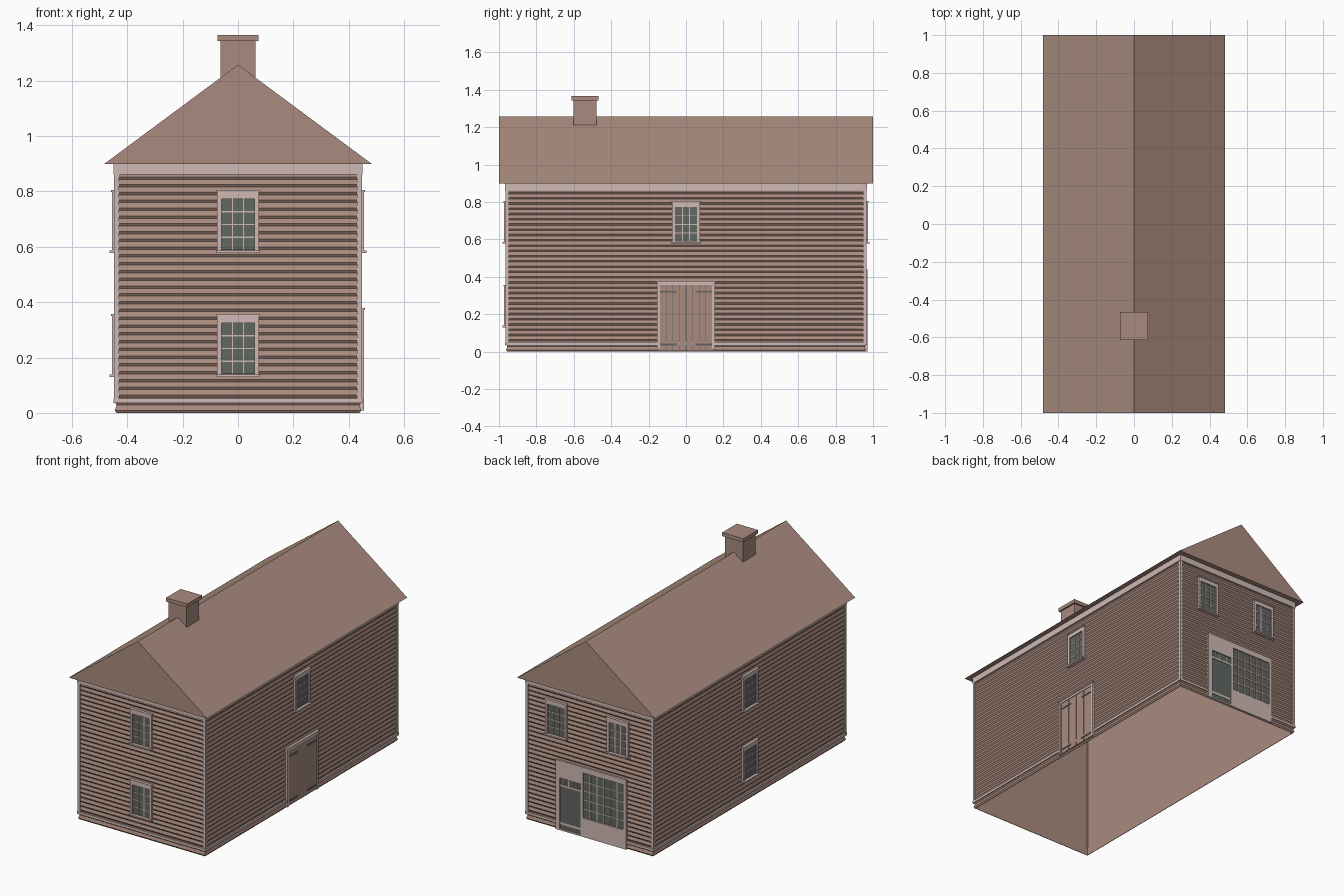
import bpy, bmesh
from mathutils import Vector

cube = bpy.data.objects.get("Cube")
if cube:
    bpy.data.objects.remove(cube, do_unlink=True)

HX, HY = 0.445, 0.962      # half sizes of the boarded walls
EAVE, RIDGE = 0.90, 1.258


def material(name, rgb):
    m = bpy.data.materials.new(name)
    m.use_nodes = True
    col = (*rgb, 1.0)
    m.diffuse_color = col
    m.node_tree.nodes["Principled BSDF"].inputs["Base Color"].default_value = col
    return m


BROWN = material("brown_wood", (0.40, 0.26, 0.21))
TRIM = material("pale_trim", (0.62, 0.49, 0.46))
GLASS = material("dark_glass", (0.12, 0.135, 0.12))
IRON = material("dark_iron", (0.12, 0.13, 0.12))


def finish(name, bm, mat):
    bmesh.ops.recalc_face_normals(bm, faces=bm.faces)
    me = bpy.data.meshes.new(name)
    bm.to_mesh(me)
    bm.free()
    me.materials.append(mat)
    ob = bpy.data.objects.new(name, me)
    bpy.context.scene.collection.objects.link(ob)
    return ob


# Each side of the house: origin on the wall, direction along it, outward direction
SIDES = {
    "front": (Vector((0, -HY, 0)), Vector((1, 0, 0)), Vector((0, -1, 0))),
    "left": (Vector((HX, 0, 0)), Vector((0, 1, 0)), Vector((1, 0, 0))),
    "back": (Vector((0, HY, 0)), Vector((-1, 0, 0)), Vector((0, 1, 0))),
    "right": (Vector((-HX, 0, 0)), Vector((0, -1, 0)), Vector((-1, 0, 0))),
}
WORLD = (Vector(), Vector((1, 0, 0)), Vector((0, 1, 0)))


def boxes(name, mat, side, blocks):
    """Blocks are (along0, along1, out0, out1, z0, z1) relative to a side."""
    o, u, n = SIDES.get(side, WORLD)
    bm = bmesh.new()
    for a0, a1, n0, n1, z0, z1 in blocks:
        for v in bmesh.ops.create_cube(bm, size=1)["verts"]:
            c = v.co.copy()
            v.co = (o + u * (a0 if c.x < 0 else a1) + n * (n0 if c.y < 0 else n1)
                    + Vector((0, 0, z0 if c.z < 0 else z1)))
    return finish(name, bm, mat)


def loft(name, mat, profile, closed=False):
    """Sweep a profile of (offset, z) points around the rectangular walls."""
    bm = bmesh.new()
    rings = [[bm.verts.new((sx * (HX + d), sy * (HY + d), z))
              for sx, sy in ((-1, -1), (1, -1), (1, 1), (-1, 1))] for d, z in profile]
    pairs = list(zip(rings, rings[1:]))
    if closed:
        pairs.append((rings[-1], rings[0]))
    for a, b in pairs:
        for i in range(4):
            j = (i + 1) % 4
            bm.faces.new((a[i], a[j], b[j], b[i]))
    return finish(name, bm, mat)


# Clapboard walls: hollow, smooth inside, open underneath
BOARDS = 32
pitch = EAVE / BOARDS
wall = [(-0.009, EAVE), (-0.009, 0)]
for i in range(BOARDS):
    wall += [(-0.006, i * pitch), (0, i * pitch + 0.009)]
wall.append((-0.006, EAVE))
loft("clapboard_walls", BROWN, wall, closed=True)


# Horizontal trim bands and corner boards
def band(name, out, z0, z1):
    loft(name, TRIM, [(-0.007, z0), (out, z0), (out, z1), (-0.007, z1)], closed=True)


band("water_table", 0.005, 0.036, 0.052)
band("frieze_board", 0.005, 0.862, EAVE)
corners = []
for sx in (-1, 1):
    for sy in (-1, 1):
        corners.append((sx * 0.430, sx * 0.448, sy * 0.948, sy * 0.965, 0.05, 0.865))
boxes("corner_boards", TRIM, None, corners)

# Gable roof prism
bm = bmesh.new()
ends = [[bm.verts.new(p) for p in ((-0.483, y, EAVE), (0.483, y, EAVE), (0, y, RIDGE))]
        for y in (-1, 1)]
for e in ends:
    bm.faces.new(e)
for i in range(3):
    j = (i + 1) % 3
    bm.faces.new((ends[0][i], ends[0][j], ends[1][j], ends[1][i]))
finish("roof", bm, BROWN)

# Chimney
boxes("chimney_stack", BROWN, None, [(-0.063, 0.063, -0.602, -0.478, 1.15, 1.345)])
boxes("chimney_cap", BROWN, None, [(-0.074, 0.074, -0.613, -0.467, 1.343, 1.366)])


def glazing(name, side, a0, a1, z0, z1, cols, rows, bar=0.005):
    """Glass pane with a grid of glazing bars."""
    boxes(name + "_glass", GLASS, side, [(a0, a1, -0.007, 0.002, z0, z1)])
    bars = []
    for i in range(1, cols):
        a = a0 + (a1 - a0) * i / cols
        bars.append((a - bar / 2, a + bar / 2, 0, 0.005, z0, z1))
    for i in range(1, rows):
        z = z0 + (z1 - z0) * i / rows
        bars.append((a0, a1, 0, 0.0045, z - bar / 2, z + bar / 2))
    boxes(name + "_bars", TRIM, side, bars)


def window(name, side, a, z):
    glazing(name, side, a - 0.059, a + 0.059, z + 0.010, z + 0.195, 3, 4)
    boxes(name + "_casing", TRIM, side, [
        (a - 0.075, a - 0.059, -0.007, 0.010, z, z + 0.222),
        (a + 0.059, a + 0.075, -0.007, 0.010, z, z + 0.222),
        (a - 0.059, a + 0.059, -0.007, 0.010, z + 0.195, z + 0.222),
        (a - 0.078, a + 0.078, -0.007, 0.014, z + 0.220, z + 0.227),
        (a - 0.079, a + 0.079, -0.007, 0.019, z, z + 0.009)])


UPPER, LOWER = 0.578, 0.130
for side, level, along, z in (
        ("front", "upper", 0, UPPER), ("front", "lower", 0, LOWER),
        ("right", "upper", 0, UPPER), ("right", "lower", 0, LOWER),
        ("left", "upper", 0, UPPER),
        ("back", "upper_left", -0.232, UPPER), ("back", "upper_right", 0.200, UPPER)):
    window(f"{side}_{level}_window", side, along, z)

# Double plank door on the left side
boxes("plank_door_backing", IRON, "left", [(-0.14, 0.14, -0.007, 0.002, 0.01, 0.357)])
planks, straps = [], []
for i in range(8):
    a = -0.14 + i * 0.035
    planks.append((a + 0.0015, a + 0.0335, 0, 0.006, 0.01, 0.357))
for s in (-1, 1):
    for z in (0.034, 0.315):
        straps.append((s * 0.14, s * 0.05, 0.005, 0.009, z, z + 0.009))
boxes("plank_door_boards", BROWN, "left", planks)
boxes("plank_door_hinges", IRON, "left", straps)
boxes("plank_door_frame", TRIM, "left", [
    (-0.156, -0.14, -0.007, 0.010, 0.008, 0.372),
    (0.14, 0.156, -0.007, 0.010, 0.008, 0.372),
    (-0.14, 0.14, -0.007, 0.010, 0.357, 0.372),
    (-0.160, 0.160, -0.007, 0.014, 0.371, 0.379)])

# Shop front on the back: door with transom beside a wide many-paned window
OUT = 0.009
boxes("shop_front_panels", TRIM, "back", [
    (-0.232, -0.203, -0.007, OUT, 0, 0.44),
    (-0.057, -0.040, -0.007, OUT, 0, 0.44),
    (0.241, 0.262, -0.007, OUT, 0, 0.44),
    (-0.203, -0.057, -0.007, OUT, 0.33, 0.44),
    (-0.040, 0.241, -0.007, OUT, 0.405, 0.44),
    (-0.040, 0.241, -0.007, OUT, 0, 0.12),
    (-0.203, -0.057, -0.007, OUT, 0, 0.010),
    (-0.203, -0.057, -0.007, 0.006, 0.278, 0.290)])
boxes("shop_door", GLASS, "back", [(-0.203, -0.057, -0.007, 0.003, 0.01, 0.278)])
glazing("shop_transom", "back", -0.203, -0.057, 0.290, 0.330, 5, 1)
glazing("shop_window", "back", -0.040, 0.241, 0.120, 0.405, 6, 5, 0.006)
